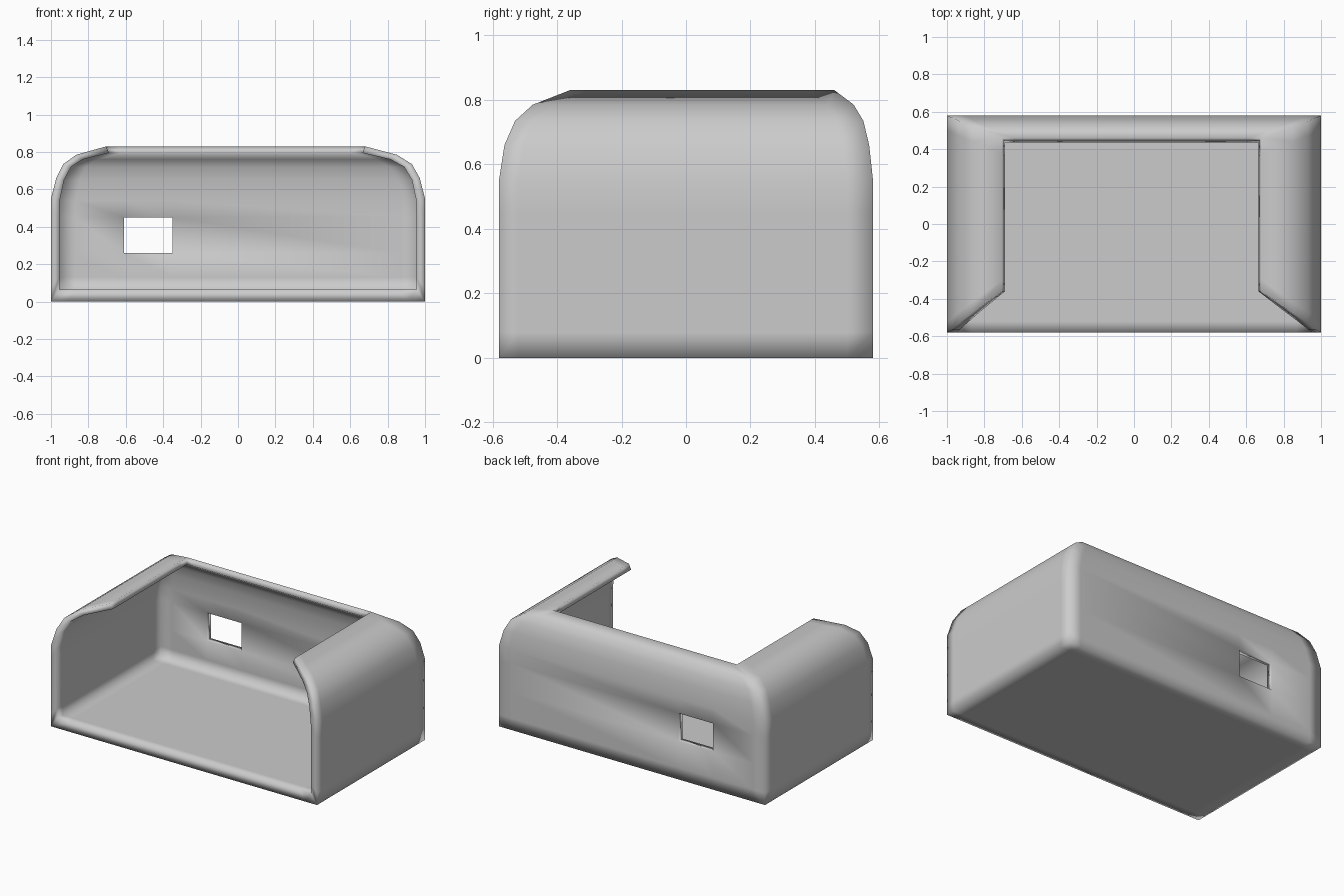
import bpy, bmesh

if "Cube" in bpy.data.objects:
    bpy.data.objects.remove(bpy.data.objects["Cube"])

# Shell levels: (z, left x, right x, front y, back y) for outer and inner skins
outer = [(0, -1, 1, -.58, .58), (.08, -1, 1, -.58, .58), (.26, -1, 1, -.58, .58),
         (.45, -1, 1, -.58, .58), (.55, -1, 1, -.58, .58), (.66, -.972, .972, -.563, .568),
         (.735, -.935, .93, -.53, .55), (.785, -.865, .85, -.475, .52), (.83, -.705, .68, -.36, .46)]
inner = [(.065, -.955, .955, -.58, .535), (.13, -.955, .955, -.58, .535), (.26, -.955, .955, -.58, .535),
         (.45, -.955, .955, -.58, .535), (.54, -.953, .953, -.58, .535), (.65, -.93, .93, -.563, .523),
         (.72, -.893, .888, -.53, .508), (.76, -.83, .815, -.475, .485), (.795, -.69, .665, -.36, .437)]
NX, NY, NK = 6, 4, len(outer)


def position(key, skin):
    i, j, k = key
    z, xl, xr, yf, yb = skin[k]
    x = (xl, xl * .91, -.61, -.35, xr * .91, xr)[i]
    y = (yf, yf + .06, yb - .08, yb)[j]
    return x, y, z


# Faces as grid keys: floor, back wall with window gap, two side walls
quads = []
for i in range(NX - 1):
    for j in range(NY - 1):
        quads.append([(i, j, 0), (i, j + 1, 0), (i + 1, j + 1, 0), (i + 1, j, 0)])
for k in range(NK - 1):
    for i in range(NX - 1):
        if (i, k) != (2, 2):
            b = NY - 1
            quads.append([(i, b, k), (i, b, k + 1), (i + 1, b, k + 1), (i + 1, b, k)])
    for i in (0, NX - 1):
        for j in range(NY - 1):
            quads.append([(i, j, k), (i, j + 1, k), (i, j + 1, k + 1), (i, j, k + 1)])

# Build both skins and close every open edge with a rim
bm = bmesh.new()
keys = sorted({key for q in quads for key in q})
out_v = {key: bm.verts.new(position(key, outer)) for key in keys}
in_v = {key: bm.verts.new(position(key, inner)) for key in keys}
uses = {}
for q in quads:
    bm.faces.new([out_v[key] for key in q])
    bm.faces.new([in_v[key] for key in reversed(q)])
    for a, b in zip(q, q[1:] + q[:1]):
        edge = tuple(sorted((a, b)))
        uses[edge] = uses.get(edge, 0) + 1
for (a, b), count in uses.items():
    if count == 1:
        bm.faces.new([out_v[a], out_v[b], in_v[b], in_v[a]])
bmesh.ops.recalc_face_normals(bm, faces=bm.faces)
for f in bm.faces:
    f.smooth = True

mesh = bpy.data.meshes.new("open_housing")
bm.to_mesh(mesh)
bm.free()
housing = bpy.data.objects.new("open_housing", mesh)
bpy.context.collection.objects.link(housing)

grey = bpy.data.materials.new("light_grey")
grey.diffuse_color = (.6, .6, .6, 1)
grey.use_nodes = True
grey.node_tree.nodes["Principled BSDF"].inputs["Base Color"].default_value = grey.diffuse_color
mesh.materials.append(grey)
